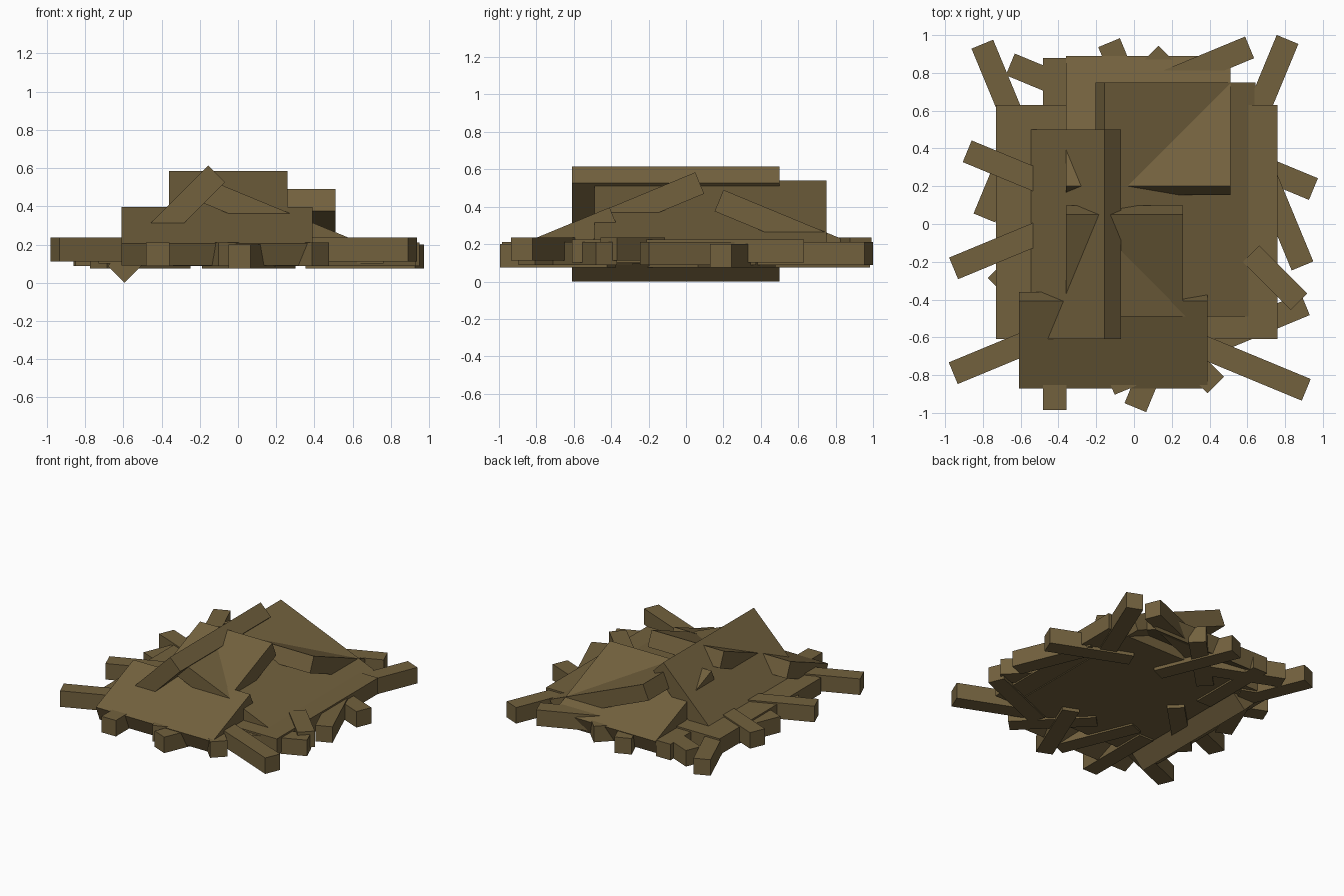
import bpy
import math
from mathutils import Vector

cube = bpy.data.objects.get("Cube")
if cube:
    bpy.data.objects.remove(cube, do_unlink=True)

wood = bpy.data.materials.new("weathered_wood")
wood.use_nodes = True
color = (0.17, 0.12, 0.048, 1)
wood.diffuse_color = color
bsdf = next(n for n in wood.node_tree.nodes if n.type == 'BSDF_PRINCIPLED')
bsdf.inputs["Base Color"].default_value = color
bsdf.inputs["Roughness"].default_value = 0.9

THICK = 0.124


def board(name, center, size, axis="Z", degrees=0):
    """Box of the given size, turned about one axis."""
    bpy.ops.mesh.primitive_cube_add(size=1, location=center)
    obj = bpy.context.object
    obj.name = name
    obj.scale = (*size, THICK)
    setattr(obj.rotation_euler, axis.lower(), math.radians(degrees))
    obj.data.materials.append(wood)
    return obj


def stick(name, end, heading, bottom, length=0.62):
    """Square stick from its outer end, running inward along heading."""
    a = math.radians(heading)
    mid = Vector(end) + Vector((math.cos(a), math.sin(a))) * length / 2
    board(name, (mid.x, mid.y, bottom + THICK / 2), (length, THICK), "Z", heading)


# Flat base and the slabs leaning over it
board("base_slab", (0.015, 0.01, 0.163), (1.49, 1.24))
board("steep_left_slab", (-0.375, -0.055, 0.307), (0.745, 1.11), "Y", -45)
board("right_slope_slab", (0.219, 0.13, 0.318), (0.865, 1.24), "Y", 22.5)
board("front_low_slab", (-0.11, -0.616, 0.243), (1.0, 0.5), "X", 22.5)
board("front_high_slab", (-0.05, -0.271, 0.384), (0.62, 0.745), "X", 22.5)
board("back_slab", (0.075, 0.521, 0.29), (0.87, 0.745), "X", -22.5)

# Loose sticks poking out round the rim, at three heights
LOW, MID, HIGH = 0.076, 0.088, 0.112
S = 22.5
groups = {
    "back_stick": [
        ((-0.803, 0.952), -3 * S, MID), ((-0.655, 0.845), -S, MID),
        ((-0.42, 0.88), -4 * S, MID), ((-0.132, 0.96), -3 * S, LOW),
        ((0.174, 0.90), -6 * S, MID), ((0.612, 0.935), -7 * S, HIGH),
        ((0.813, 0.977), -5 * S, MID)],
    "right_side_stick": [
        ((-0.957, -0.79), S, HIGH), ((-0.955, -0.235), S, HIGH),
        ((-0.73, -0.33), 2 * S, LOW), ((-0.792, 0.032), 3 * S, MID),
        ((-0.883, 0.385), -S, HIGH)],
    "left_side_stick": [
        ((0.95, 0.185), 7 * S, LOW), ((0.892, -0.222), 5 * S, MID),
        ((0.907, -0.425), 9 * S, MID), ((0.912, -0.878), 7 * S, HIGH)],
    "front_stick": [
        ((0.432, -0.852), 6 * S, MID), ((0.007, -0.972), 3 * S, LOW),
        ((-0.045, -0.88), 5 * S, MID), ((-0.42, -0.985), 4 * S, MID)],
}
for name, sticks in groups.items():
    for i, (end, heading, bottom) in enumerate(sticks, 1):
        stick(f"{name}_{i}", end, heading, bottom)

# Short stick lying on the base
stick("short_stick", (0.873, -0.412), 6 * S, HIGH, 0.36)
